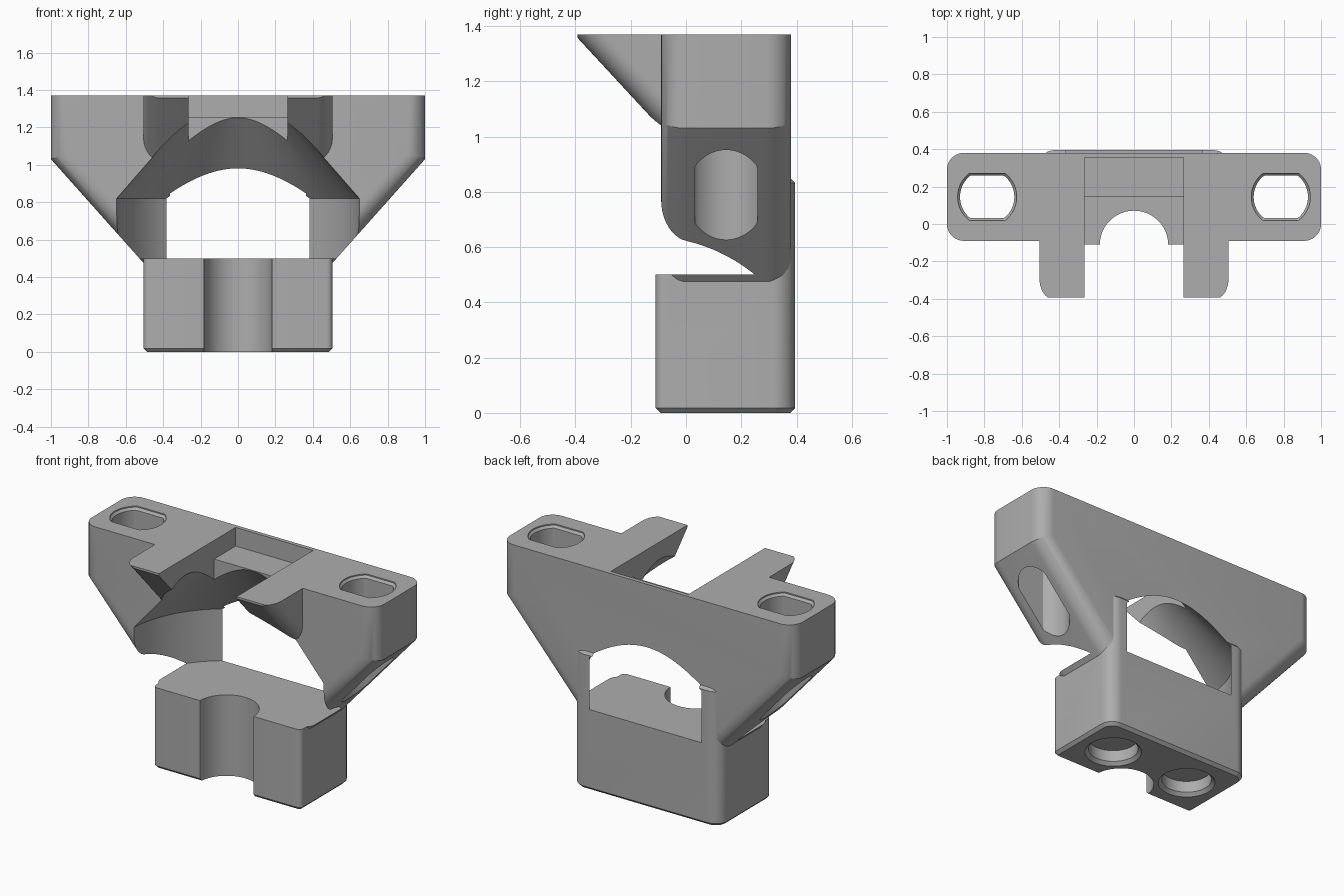
import bpy, bmesh, math
from mathutils import Vector

if "Cube" in bpy.data.objects:
    bpy.data.objects.remove(bpy.data.objects["Cube"])

grey = bpy.data.materials.new("plain grey")
grey.use_nodes = True
colour = (0.42, 0.42, 0.42, 1)
grey.diffuse_color = colour
grey.node_tree.nodes["Principled BSDF"].inputs["Base Color"].default_value = colour


def loft(name, rings, rounds=()):
    """Solid through matching rings; rounds = (edge test, radius, segments)."""
    bm = bmesh.new()
    loops = [[bm.verts.new(p) for p in ring] for ring in rings]
    bm.faces.new(loops[0][::-1])
    bm.faces.new(loops[-1])
    for a, b in zip(loops, loops[1:]):
        for i in range(len(a)):
            j = (i + 1) % len(a)
            bm.faces.new((a[i], a[j], b[j], b[i]))
    for test, radius, segments in rounds:
        edges = [e for e in bm.edges if test(e.verts[0].co, e.verts[1].co)]
        bmesh.ops.bevel(bm, geom=edges, offset=radius, offset_type='OFFSET',
                        segments=segments, profile=0.5, affect='EDGES')
    bmesh.ops.recalc_face_normals(bm, faces=bm.faces)
    mesh = bpy.data.meshes.new(name)
    bm.to_mesh(mesh)
    bm.free()
    obj = bpy.data.objects.new(name, mesh)
    obj.data.materials.append(grey)
    bpy.context.collection.objects.link(obj)
    return obj


def xz_prism(name, pts, y0, y1, rounds=()):
    return loft(name, [[(x, y, z) for x, z in pts] for y in (y0, y1)], rounds)


def yz_prism(name, pts, half, rounds=()):
    return loft(name, [[(x, y, z) for y, z in pts] for x in (-half, half)], rounds)


def xy_prism(name, pts, z0, z1, rounds=()):
    return loft(name, [[(x, y, z) for x, y in pts] for z in (z0, z1)], rounds)


def lathe(name, cx, cy, profile, flat=9.0, n=96):
    """Stacked circles about a vertical axis, with optional (radius, z, flat)."""
    rings = []
    for r, z, *f in profile:
        lim = f[0] if f else flat
        rings.append([(cx + r * math.cos(t), cy + max(-lim, min(lim, r * math.sin(t))), z)
                      for t in (math.tau * i / n for i in range(n))])
    return loft(name, rings)


def combine(target, tool, operation):
    mod = target.modifiers.new(operation.title(), 'BOOLEAN')
    mod.operation, mod.solver, mod.object = operation, 'EXACT', tool
    bpy.context.view_layer.objects.active = target
    bpy.ops.object.modifier_apply(modifier=mod.name)
    bpy.data.objects.remove(tool)


# Tapered upper body, rounded along its upright and slanted side edges
def side_edge(a, b):
    return abs(a.y - b.y) < 1e-4 and abs(a.z - b.z) > 0.1


bracket = xz_prism("bracket", [(-1, 1.37), (-1, 1.03), (-0.4, 0.357),
                               (0.4, 0.357), (1, 1.03), (1, 1.37)],
                   -0.09, 0.38, [(side_edge, 0.09, 10)])

# Base block with back posts, rounded corners and chamfered ends
def upright(front):
    return lambda a, b: abs(a.z - b.z) > 0.1 and (a.y < 0) == front


def end_rim(a, b):
    return abs(a.z - b.z) < 1e-4


block = xy_prism("base_block", [(-0.505, -0.11), (0.505, -0.11),
                                (0.505, 0.395), (-0.505, 0.395)], 0, 0.85,
                 [(upright(True), 0.03, 5), (upright(False), 0.08, 10), (end_rim, 0.018, 1)])
combine(bracket, block, 'UNION')

# Front wings with sloped undersides
def slope_edge(a, b):
    return abs(a.x - b.x) < 1e-4 and abs(a.y - b.y) > 0.1 and abs(a.z - b.z) > 0.1


wings = yz_prism("wings", [(-0.5, 1.473), (0.05, 0.879), (0.05, 1.473)], 0.505,
                 [(slope_edge, 0.08, 10)])
trim = yz_prism("wing_trim", [(-0.393, 0.6), (0.2, 0.6), (0.2, 1.37), (-0.393, 1.37)], 0.7)
combine(wings, trim, 'INTERSECT')
combine(bracket, wings, 'UNION')

# Central cavity: cylinder with a conical roof
combine(bracket, lathe("cavity", 0, -0.13, [(0.65, 0.5), (0.65, 0.82), (0.005, 1.562)], n=128),
        'DIFFERENCE')

# Top slot with a shallow shelf behind it
combine(bracket, yz_prism("slot", [(-0.6, 0.9), (0.145, 0.9), (0.145, 1.255), (0.355, 1.255),
                                   (0.355, 1.5), (-0.6, 1.5)], 0.265), 'DIFFERENCE')

# Half-round notch in the front of the base
combine(bracket, lathe("notch", 0, -0.112, [(0.183, -0.1), (0.183, 0.6)]), 'DIFFERENCE')

for side in (-1, 1):
    # Flat-sided mounting holes with chamfered mouths
    combine(bracket, lathe("mount_hole", side * 0.785, 0.145,
                           [(0.145, 0.4, 0.113), (0.145, 1.35, 0.113),
                            (0.158, 1.363, 0.126), (0.158, 1.45, 0.126)]), 'DIFFERENCE')
    # Shallow round recesses under the base
    combine(bracket, lathe("recess", side * 0.27, 0.14,
                           [(0.16, -0.05), (0.16, 0.0), (0.14, 0.02), (0.14, 0.09)]),
            'DIFFERENCE')

bpy.ops.object.select_all(action='DESELECT')
bracket.select_set(True)
bpy.context.view_layer.objects.active = bracket
bpy.ops.object.shade_smooth_by_angle(angle=math.radians(25))
